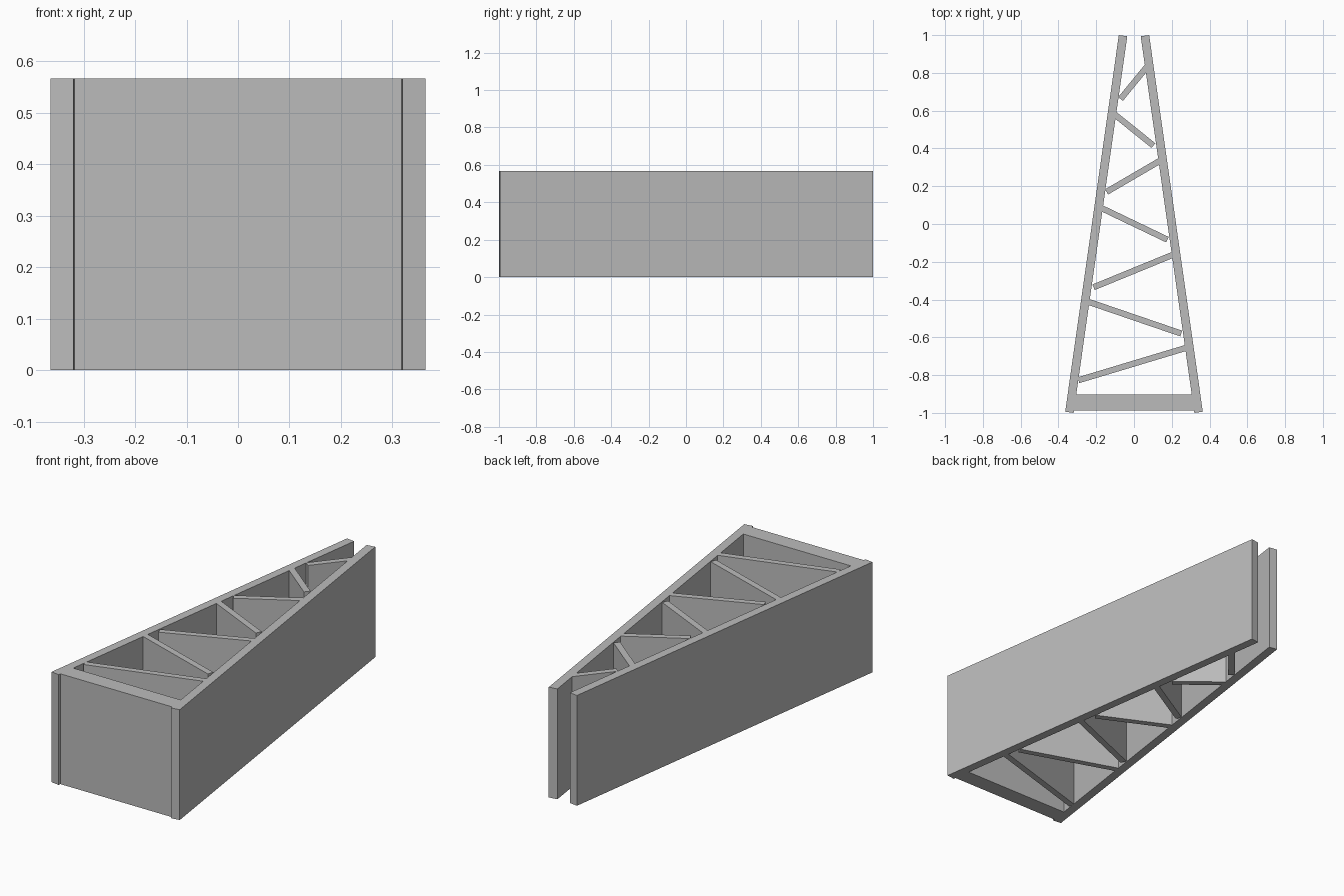
import bpy
from mathutils import Vector

cube = bpy.data.objects.get("Cube")
if cube:
    bpy.data.objects.remove(cube, do_unlink=True)

HEIGHT = 0.567

grey = bpy.data.materials.new("plain grey")
grey.use_nodes = True
colour = (0.5, 0.5, 0.5, 1)
grey.diffuse_color = colour
grey.node_tree.nodes["Principled BSDF"].inputs["Base Color"].default_value = colour


def upright_panel(name, start, end, thickness):
    """Full-height slab whose plan centre line runs from start to end."""
    a, b = Vector(start), Vector(end)
    along = (b - a).normalized()
    side = Vector((-along.y, along.x)) * thickness / 2
    plan = [a - side, b - side, b + side, a + side]
    verts = [(p.x, p.y, z) for z in (0, HEIGHT) for p in plan]
    faces = [(3, 2, 1, 0), (4, 5, 6, 7)]
    faces += [(i, (i + 1) % 4, (i + 1) % 4 + 4, i + 4) for i in range(4)]
    mesh = bpy.data.meshes.new(name)
    mesh.from_pydata(verts, [], faces)
    mesh.materials.append(grey)
    obj = bpy.data.objects.new(name, mesh)
    bpy.context.collection.objects.link(obj)
    return obj


# Tapering side walls
for name, s in (("left_wall", 1), ("right_wall", -1)):
    upright_panel(name, (s * 0.342, -0.997), (s * 0.058, 0.997), 0.045)

# Thick plate closing the wide end
upright_panel("front_plate", (-0.33, -0.945), (0.33, -0.945), 0.086)

# Zigzag braces: each runs from a free end to the opposite wall
braces = [
    ((-0.294, -0.827), (0.285, -0.653)),
    ((0.250, -0.580), (-0.253, -0.408)),
    ((-0.214, -0.335), (0.208, -0.162)),
    ((0.177, -0.083), (-0.180, 0.088)),
    ((-0.145, 0.170), (0.138, 0.335)),
    ((0.103, 0.415), (-0.110, 0.586)),
    ((-0.071, 0.662), (0.071, 0.835)),
]
for i, (free_end, wall_end) in enumerate(braces, 1):
    upright_panel(f"brace_{i}", free_end, wall_end, 0.032)
